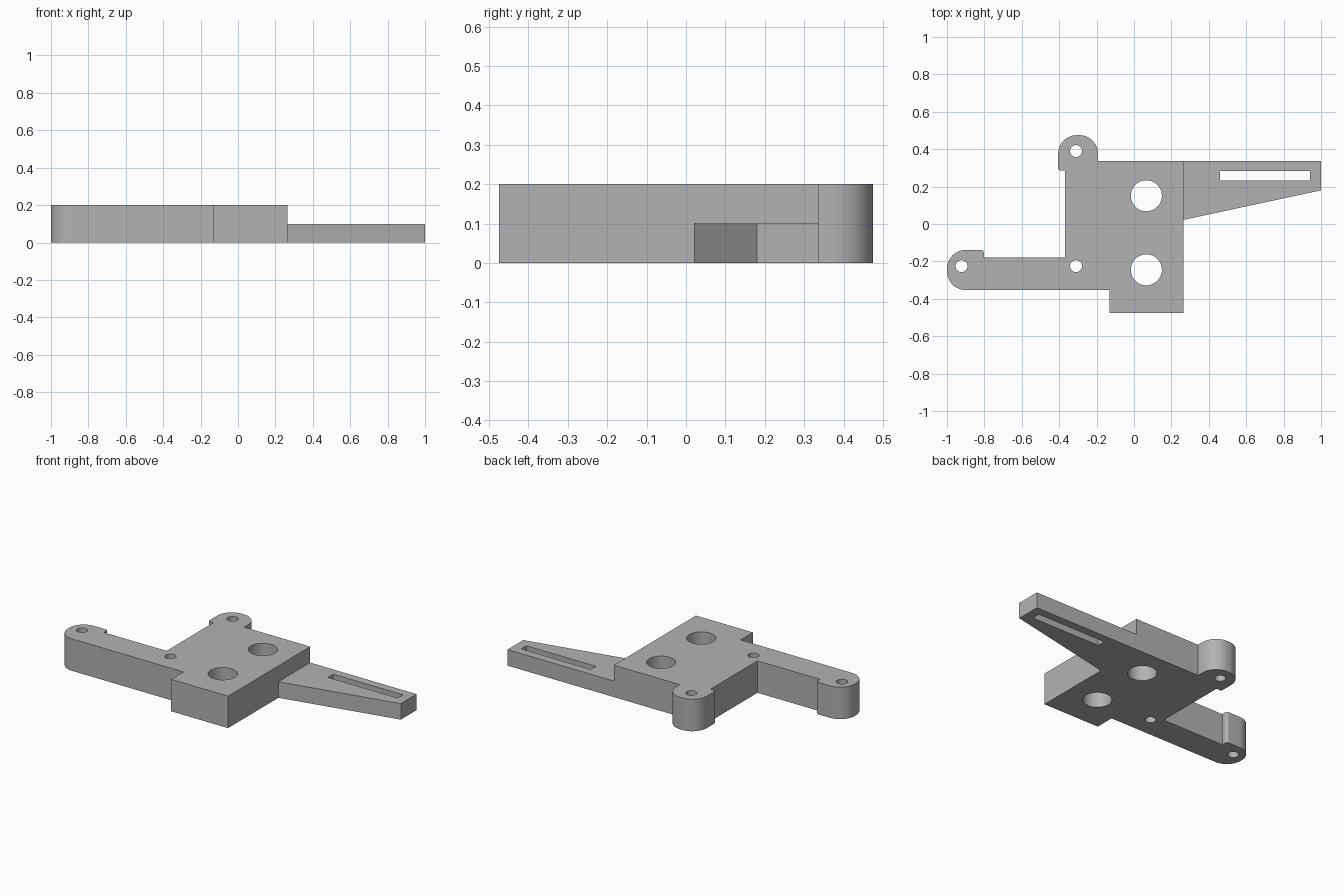
import bpy
import bmesh
from math import cos, sin, tan, pi
from mathutils import Vector

if "Cube" in bpy.data.objects:
    bpy.data.objects.remove(bpy.data.objects["Cube"], do_unlink=True)

grey = bpy.data.materials.new("plain grey")
grey.use_nodes = True
grey.diffuse_color = (0.45, 0.45, 0.45, 1)
grey.node_tree.nodes["Principled BSDF"].inputs["Base Color"].default_value = grey.diffuse_color


def rounded(corners, steps=12):
    """Outline from (x, y, radius) corners, each filleted by its radius."""
    points = []
    for i, (x, y, r) in enumerate(corners):
        p = Vector((x, y))
        if not r:
            points.append(p)
            continue
        a = (Vector(corners[i - 1][:2]) - p).normalized()
        b = (Vector(corners[(i + 1) % len(corners)][:2]) - p).normalized()
        half = a.angle(b) / 2
        centre = p + (a + b).normalized() * r / sin(half)
        start = p + a * r / tan(half) - centre
        end = p + b * r / tan(half) - centre
        sweep = start.angle(end)
        for k in range(steps + 1):
            t = k / steps
            points.append(centre + (start * sin((1 - t) * sweep) + end * sin(t * sweep)) / sin(sweep))
    return points


def circle(x, y, r, n=40):
    return [Vector((x + r * cos(2 * pi * k / n), y + r * sin(2 * pi * k / n))) for k in range(n)]


def plate(name, loops, height):
    """Extrude an outline with holes up from the ground."""
    bm = bmesh.new()
    edges = []
    for loop in loops:
        verts = [bm.verts.new((p.x, p.y, 0)) for p in loop]
        edges += [bm.edges.new((verts[i - 1], v)) for i, v in enumerate(verts)]
    bmesh.ops.triangle_fill(bm, edges=edges, use_beauty=True, normal=(0, 0, 1))
    top = bmesh.ops.extrude_face_region(bm, geom=bm.faces[:], use_keep_orig=True)["geom"]
    for v in top:
        if isinstance(v, bmesh.types.BMVert):
            v.co.z = height
    bmesh.ops.recalc_face_normals(bm, faces=bm.faces[:])
    mesh = bpy.data.meshes.new(name)
    bm.to_mesh(mesh)
    bm.free()
    mesh.materials.append(grey)
    obj = bpy.data.objects.new(name, mesh)
    bpy.context.collection.objects.link(obj)
    bpy.ops.object.select_all(action="DESELECT")
    obj.select_set(True)
    bpy.context.view_layer.objects.active = obj
    bpy.ops.object.shade_smooth_by_angle(angle=pi / 6)
    return obj


# Thick body with a rear lug and a side arm ending in a second lug
body = rounded([
    (0.264, -0.475, 0), (0.264, 0.336, 0), (-0.192, 0.336, 0),
    (-0.192, 0.475, 0.1), (-0.406, 0.475, 0.1), (-0.406, 0.286, 0.012),
    (-0.37, 0.286, 0), (-0.37, -0.178, 0),
    (-0.803, -0.178, 0), (-0.803, -0.139, 0.015),
    (-1, -0.139, 0.1), (-1, -0.353, 0.1),
    (-0.13, -0.353, 0), (-0.13, -0.475, 0),
])
bores = [circle(0.066, y, 0.083) for y in (0.151, -0.245)]
pin_holes = [circle(x, y, 0.032, 24) for x, y in ((-0.31, 0.39), (-0.31, -0.225), (-0.922, -0.225))]
plate("body", [body] + bores + pin_holes, 0.2)

# Thin tapered arm with a long slot
arm = rounded([(0.264, 0.022, 0), (1, 0.18, 0), (1, 0.336, 0), (0.264, 0.336, 0)])
slot = rounded([(0.46, 0.232, 0), (0.942, 0.232, 0), (0.942, 0.284, 0), (0.46, 0.284, 0)])
plate("slotted_arm", [arm, slot], 0.1)
